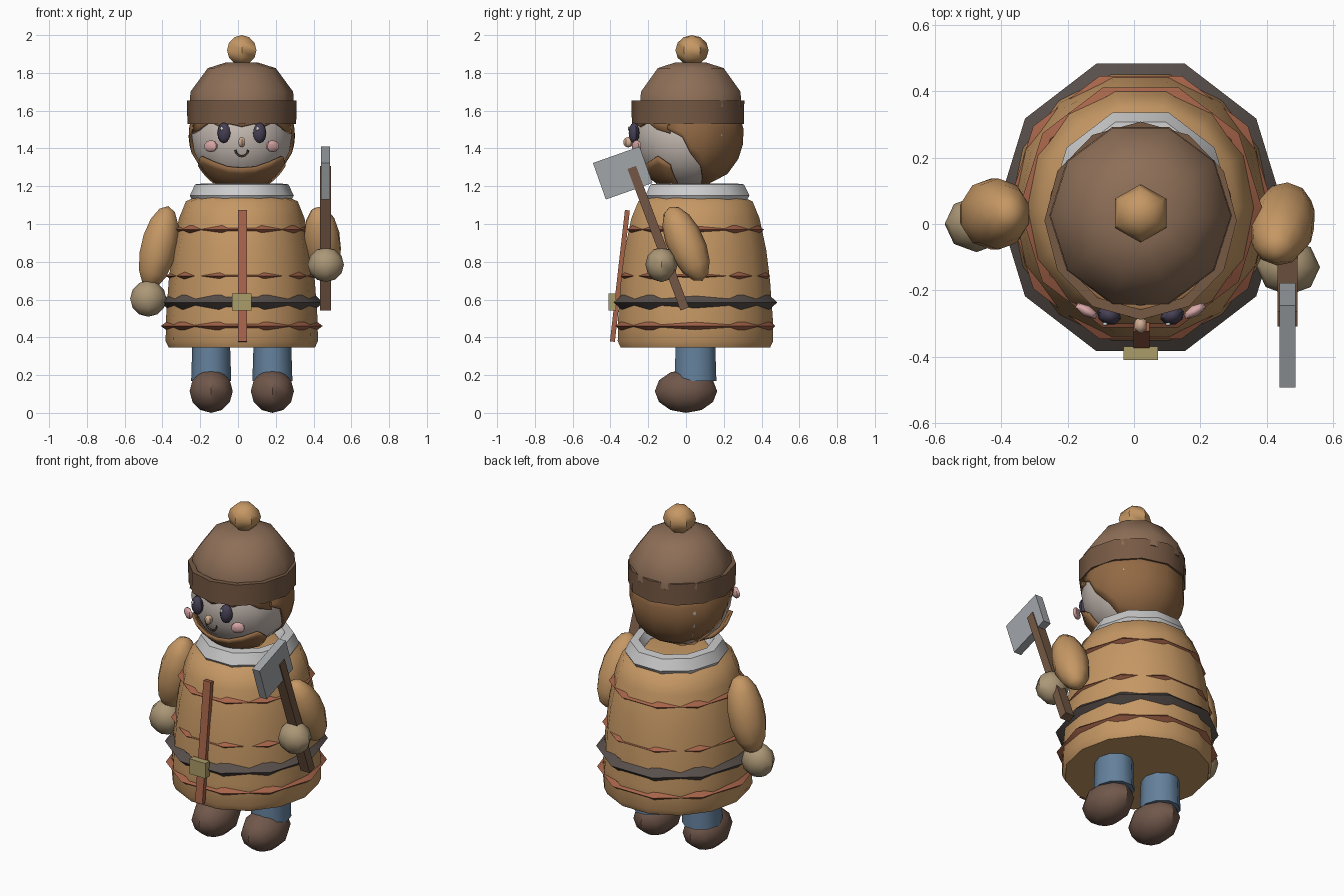
import bpy, bmesh
from math import sin, cos, pi, radians, sqrt
from mathutils import Matrix, Vector, Euler

if "Cube" in bpy.data.objects:
    bpy.data.objects.remove(bpy.data.objects["Cube"])

CX = 0.02  # body axis in x


def mat(name, rgb):
    m = bpy.data.materials.new(name)
    m.diffuse_color = [(c / 255) ** 2.2 for c in rgb] + [1]
    m.use_nodes = True
    m.node_tree.nodes["Principled BSDF"].inputs["Base Color"].default_value = m.diffuse_color
    return m


COAT = mat("tan", (196, 150, 100))
TRIM = mat("rust", (165, 100, 75))
BELT = mat("charcoal", (88, 80, 76))
FUR = mat("fur", (205, 205, 203))
SKIN = mat("skin", (200, 188, 180))
HAIR = mat("hair", (145, 105, 70))
HAT = mat("hat", (140, 110, 88))
BAND = mat("band", (118, 90, 70))
EYE = mat("eye", (72, 66, 85))
WHITE = mat("white", (240, 240, 240))
BLUSH = mat("blush", (215, 165, 165))
NOSE = mat("nose", (205, 170, 145))
MITT = mat("mitten", (170, 150, 118))
BLUE = mat("blue", (100, 128, 155))
BOOT = mat("boot", (112, 88, 76))
BRASS = mat("brass", (170, 155, 105))
WOOD = mat("wood", (115, 88, 70))
STEEL = mat("steel", (160, 164, 168))


def finish(bm, name, material, angle=45):
    bmesh.ops.recalc_face_normals(bm, faces=bm.faces)
    me = bpy.data.meshes.new(name)
    bm.to_mesh(me)
    bm.free()
    me.materials.append(material)
    for p in me.polygons:
        p.use_smooth = True
    me.set_sharp_from_angle(angle=radians(angle))
    ob = bpy.data.objects.new(name, me)
    bpy.context.collection.objects.link(ob)
    return ob


def place(loc, size, rot=(0, 0, 0)):
    return Matrix.LocRotScale(Vector(loc), Euler([radians(r) for r in rot]), Vector(size))


def ball(name, loc, size, material, segs=10, rings=7, rot=(0, 0, 0)):
    bm = bmesh.new()
    bmesh.ops.create_uvsphere(bm, u_segments=segs, v_segments=rings, radius=1,
                              matrix=place(loc, size, rot))
    return finish(bm, name, material)


def box(name, loc, size, material, rot=(0, 0, 0)):
    bm = bmesh.new()
    bmesh.ops.create_cube(bm, size=1, matrix=place(loc, size, rot))
    return finish(bm, name, material, 30)


def lathe(name, profile, center, scale, segs, material, closed=False, phase=0.0):
    """Revolve (radius, z) points; closed joins the profile into a tube."""
    bm = bmesh.new()
    rows = [[bm.verts.new((center[0] + r * scale[0] * cos(2 * pi * i / segs + phase),
                           center[1] + r * scale[1] * sin(2 * pi * i / segs + phase), z))
             for i in range(segs)] for r, z in profile]
    pairs = list(zip(rows, rows[1:])) + ([(rows[-1], rows[0])] if closed else [])
    for a, b in pairs:
        for i in range(segs):
            j = (i + 1) % segs
            bm.faces.new((a[i], a[j], b[j], b[i]))
    if not closed:
        bm.faces.new(rows[0])
        bm.faces.new(rows[-1])
    return finish(bm, name, material)


def hoop(name, z, radius, scale, tube, height, material):
    prof = [(radius, z), (radius - tube, z + height), (radius - 2 * tube, z), (radius - tube, z - height)]
    return lathe(name, prof, (CX, 0.05), scale, 10, material, True)


# coat with hem and rounded shoulders
lathe("coat", [(.405, .345), (.422, .38), (.42, .5), (.405, .7), (.385, .86), (.348, 1.03),
               (.31, 1.12), (.2, 1.165), (.1, 1.17)], (CX, .05), (.955, 1.0), 14, COAT)
# belt and woven trim hoops
hoop("belt", .585, .456, (.945, 1), .045, .038, BELT)
for k, (z, r) in enumerate(((.46, .446), (.725, .417), (.97, .381))):
    hoop(f"coat_trim_{k}", z, r, (.96, 1), .03, .022, TRIM)
# fur collar
lathe("fur_collar", [(.29, 1.15), (.26, 1.21), (.21, 1.215), (.18, 1.17), (.21, 1.11), (.26, 1.1)],
      (CX, .06), (.95, 1), 10, FUR, True)
# front strip and buckle
box("coat_front_strip", (CX + .003, -.35, .725), (.048, .026, .70), TRIM, (-6.5, 0, 0))
box("belt_buckle", (CX, -.39, .587), (.104, .04, .09), BRASS)

# legs and boots
for side, s in (("left", -1), ("right", 1)):
    x = CX + s * .162
    lathe(f"{side}_leg", [(.106, .17), (.098, .42)], (x, .05), (1, 1.1), 10, BLUE)
    ball(f"{side}_boot", (x, 0, .115), (.12, .165, .115), BOOT, 10, 6)

# arms and mittens
ball("left_arm", (-.42, .03, .875), (.10, .11, .225), COAT, rot=(0, 13, 0))
ball("left_mitten", (-.475, 0, .605), (.096, .085, .096), MITT, 8, 6)
ball("right_arm", (.447, 0, .895), (.10, .10, .215), COAT, rot=(-24, -6, 0))
bpy.data.objects["right_arm"].data.transform(
    Matrix.Translation((.447, 0, .895)) @ Matrix.Rotation(radians(48), 4, 'X')
    @ Matrix.Translation((-.447, 0, -.895)))
ball("right_mitten", (.465, -.13, .785), (.096, .085, .092), MITT, 8, 6)

# axe, leaning forward in the right mitten
box("axe_handle", (.463, -.147, .925), (.06, .048, .80), WOOD, (20.5, 0, 0))
box("axe_blade", (.463, -.335, 1.27), (.048, .262, .205), STEEL, (19.5, 0, 0))

# head
HC, HR = Vector((CX, .012, 1.47)), Vector((.272, .284, .28))
ball("head", HC, HR, SKIN, 14, 10)


def on_head(az, z, grow=1.0):
    """Point on the head at azimuth az (degrees from the front) and height z."""
    t = max(-.995, min(.995, (z - HC.z) / HR.z))
    r = sqrt(1 - t * t)
    a = radians(az)
    return Vector((HC.x + grow * HR.x * r * sin(a), HC.y - grow * HR.y * r * cos(a),
                   HC.z + grow * HR.z * t))


def patch(name, columns, material, rows=5):
    """Shell over the head; each column is (azimuth, low z, high z)."""
    bm = bmesh.new()
    grid = [[bm.verts.new(on_head(a, lo + (hi - lo) * k / rows, 1.035)) for k in range(rows + 1)]
            for a, lo, hi in columns]
    for c, d in zip(grid, grid[1:]):
        for k in range(rows):
            bm.faces.new((c[k], d[k], d[k + 1], c[k + 1]))
    ob = finish(bm, name, material)
    mod = ob.modifiers.new("thickness", 'SOLIDIFY')
    mod.thickness = .015
    mod.offset = -1
    return ob


# hair, fringe and beard
half = [(68, 1.50, 1.58), (84, 1.46, 1.58), (92, 1.38, 1.58), (106, 1.31, 1.58),
        (118, 1.24, 1.58), (148, 1.2, 1.58)]
patch("back_hair", half + [(180, 1.195, 1.58)] + [(360 - a, lo, hi) for a, lo, hi in reversed(half)], HAIR)
half = [(14, 1.53, 1.58), (26, 1.515, 1.58), (40, 1.54, 1.58), (55, 1.50, 1.58), (70, 1.48, 1.58)]
patch("fringe", [(-a, lo, hi) for a, lo, hi in reversed(half)] + [(0, 1.515, 1.58)] + half, HAIR, 2)
half = [(18, 1.195, 1.31), (36, 1.195, 1.335), (54, 1.2, 1.365), (68, 1.24, 1.32)]
patch("beard", [(-a, lo, hi) for a, lo, hi in reversed(half)] + [(0, 1.195, 1.305)] + half, HAIR)

# eyes, highlights and cheeks
for side, s in (("left", -1), ("right", 1)):
    ball(f"{side}_eye", (CX + s * .095, -.275, 1.482), (.037, .03, .055), EYE, 8, 6, (0, 0, s * 18))
    ball(f"{side}_eye_glint", (CX + s * .095 - .012, -.302, 1.505), (.009, .006, .012), WHITE, 6, 4)
    ball(f"{side}_cheek", (CX + s * .163, -.262, 1.412), (.042, .018, .032), BLUSH, 6, 5, (0, 0, s * 30))
ball("nose", (CX, -.305, 1.433), (.022, .028, .028), NOSE, 6, 5)

# smiling mouth
cu = bpy.data.curves.new("mouth", 'CURVE')
cu.dimensions = '3D'
cu.bevel_depth = .006
cu.bevel_resolution = 0
sp = cu.splines.new('POLY')
sp.points.add(6)
for k, p in enumerate(sp.points):
    a = pi + pi * k / 6
    p.co = (CX + .034 * cos(a), -.276 - .004 * sin(a), 1.392 + .034 * sin(a), 1)
cu.materials.append(BELT)
bpy.context.collection.objects.link(bpy.data.objects.new("mouth", cu))

# hat dome, band and bobble
lathe("hat_dome", [(.276, 1.62), (.272, 1.70), (.18, 1.825), (.085, 1.855)],
      (CX, .025), (1, 1.02), 10, HAT)
lathe("hat_band", [(.288, 1.53), (.29, 1.655), (.26, 1.655), (.26, 1.53)],
      (CX, .01), (1, 1.03), 12, BAND, True)
ball("hat_bobble", (CX, .032, 1.92), (.09, .088, .08), COAT, 6, 6)
